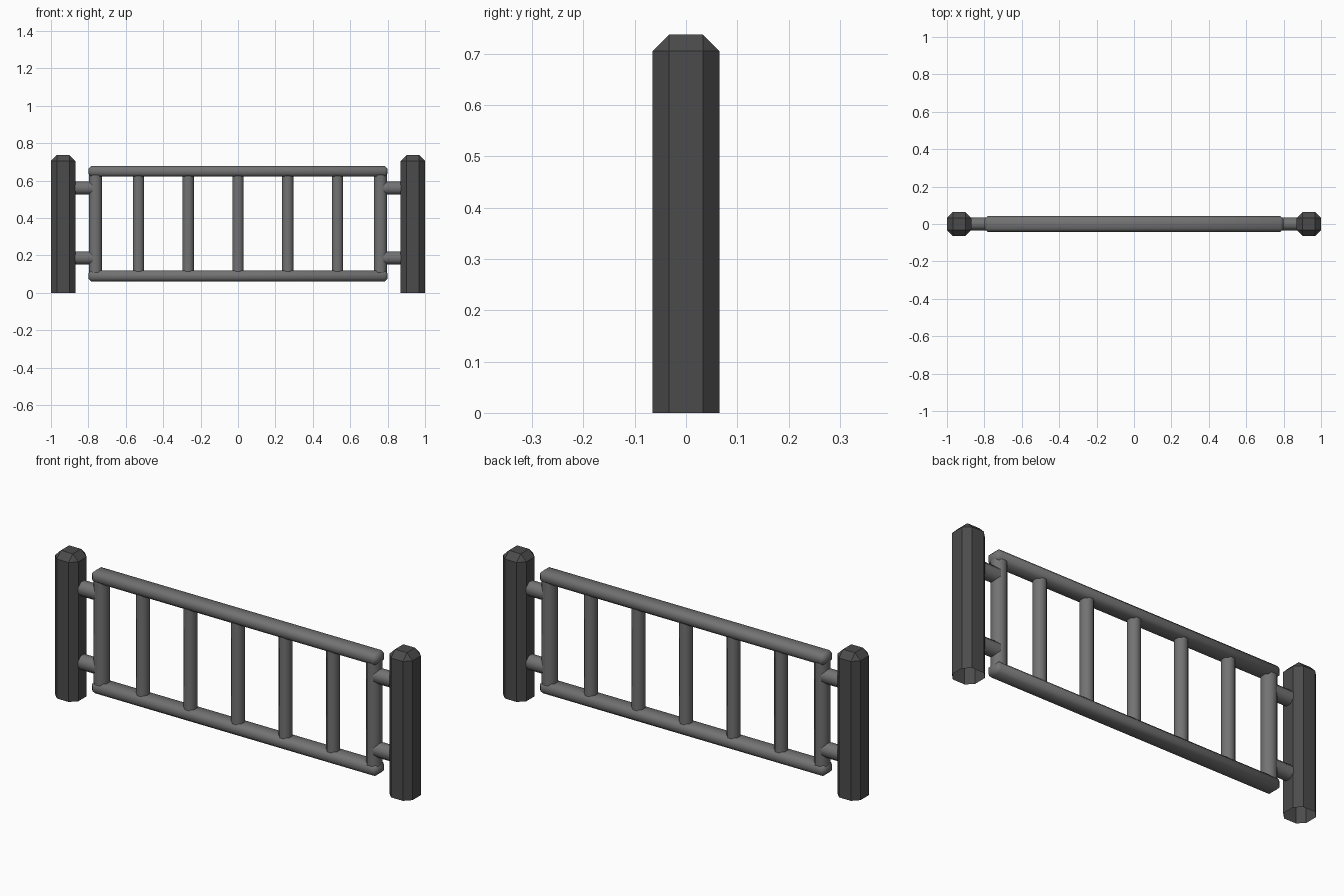
import bpy, bmesh
from mathutils import Vector

if "Cube" in bpy.data.objects:
    bpy.data.objects.remove(bpy.data.objects["Cube"])


def material(name, v):
    m = bpy.data.materials.new(name)
    m.diffuse_color = (v, v, v, 1)
    m.use_nodes = True
    m.node_tree.nodes["Principled BSDF"].inputs["Base Color"].default_value = m.diffuse_color
    return m


dark = material("dark_iron", 0.07)
grey = material("grey_metal", 0.17)


def bevelled_bar(name, centre, size, chamfer, mat, axis=None, open_base=False, smooth=True):
    """Box with chamfered edges. axis: bevel only edges along that axis."""
    bm = bmesh.new()
    bmesh.ops.create_cube(bm, size=1)
    for v in bm.verts:
        v.co = Vector(c + p * s for c, p, s in zip(centre, v.co, size))
    z0 = min(v.co.z for v in bm.verts)
    edges = bm.edges[:]
    if axis is not None:
        edges = [e for e in edges
                 if abs((e.verts[0].co - e.verts[1].co)[axis]) > 1e-4]
    if open_base:
        edges = [e for e in edges if any(v.co.z > z0 + 1e-4 for v in e.verts)]
    bmesh.ops.bevel(bm, geom=edges, offset=chamfer, segments=1,
                    affect='EDGES', profile=0.5)
    if open_base:
        base = [f for f in bm.faces if all(v.co.z < z0 + 1e-4 for v in f.verts)]
        bmesh.ops.delete(bm, geom=base, context='FACES')
    for f in bm.faces:
        f.smooth = smooth
    me = bpy.data.meshes.new(name)
    bm.to_mesh(me)
    bm.free()
    me.materials.append(mat)
    ob = bpy.data.objects.new(name, me)
    bpy.context.collection.objects.link(ob)
    return ob


for side, s in (("left", -1), ("right", 1)):
    # eight-sided posts with a tapered cap and open underside
    bevelled_bar(f"post_{side}", (s * 0.935, 0, 0.3685), (0.13, 0.13, 0.737),
                 0.032, dark, open_base=True, smooth=False)
    # end uprights of the gate panel
    bevelled_bar(f"end_upright_{side}", (s * 0.762, 0, 0.37), (0.07, 0.07, 0.53),
                 0.02, grey, axis=2)
    # pegs joining panel to post
    for level, z in (("lower", 0.187), ("upper", 0.56)):
        bevelled_bar(f"peg_{level}_{side}", (s * 0.83, 0, z), (0.14, 0.068, 0.07),
                     0.02, grey, axis=0)

# long top and bottom rails
for level, z in (("bottom", 0.09), ("top", 0.65)):
    bevelled_bar(f"rail_{level}", (0, 0, z), (1.6, 0.083, 0.058), 0.016, grey)

# thin vertical bars
for i in range(-2, 3):
    bevelled_bar(f"vertical_bar_{i + 3}", (i * 0.266, 0, 0.37), (0.06, 0.06, 0.54),
                 0.0175, grey, axis=2)

# keep cut ends crisp while the bars stay smooth round
bpy.ops.object.select_all(action='DESELECT')
for ob in bpy.context.collection.objects:
    if not ob.name.startswith("post"):
        ob.select_set(True)
        bpy.context.view_layer.objects.active = ob
bpy.ops.object.shade_smooth_by_angle(angle=1.0)
